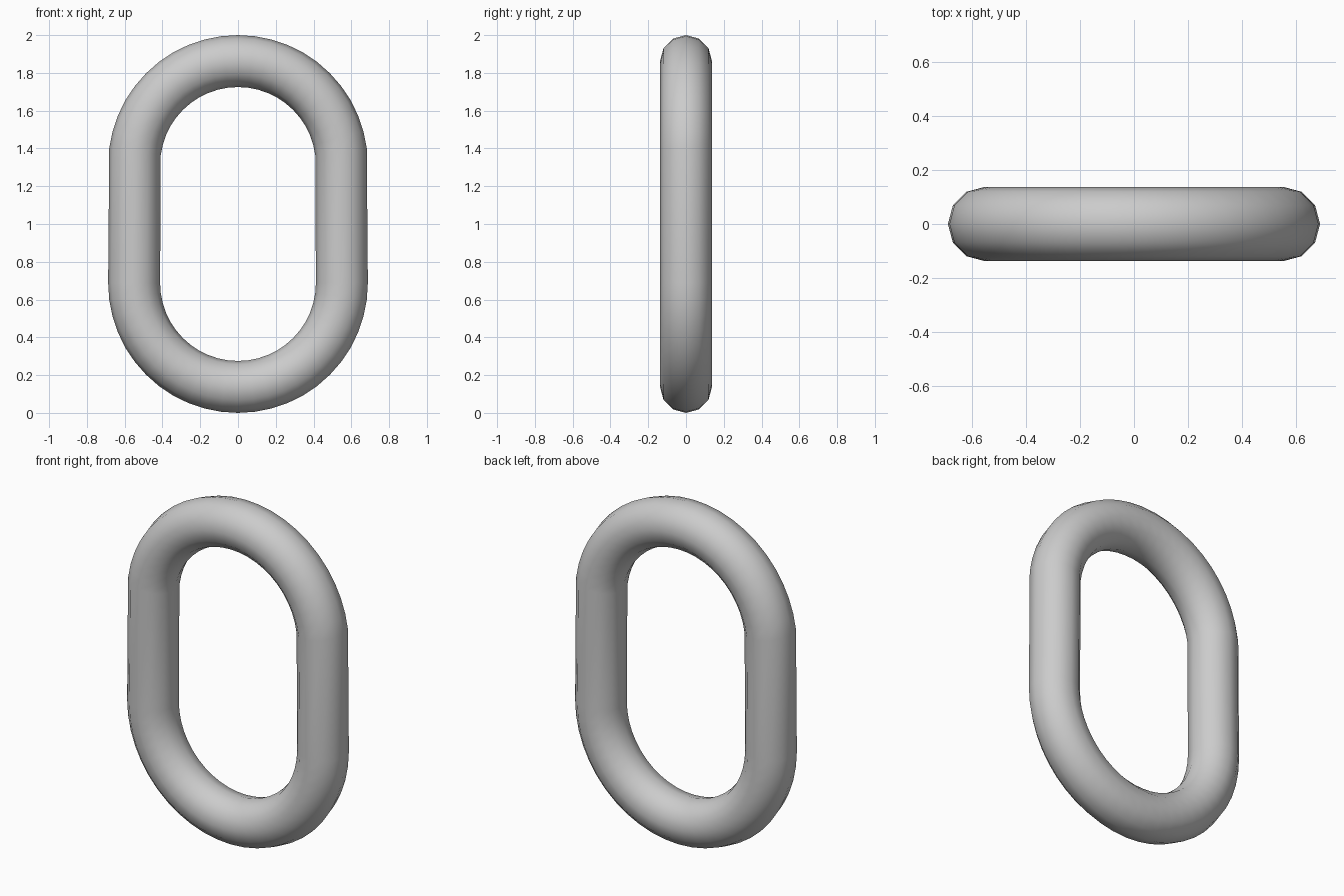
import bpy, bmesh
from math import cos, sin, pi

if "Cube" in bpy.data.objects:
    bpy.data.objects.remove(bpy.data.objects["Cube"])

R, r = 0.55, 0.1375        # bend radius and bar radius
SEG, SIDES = 48, 12
LOW, HIGH = R + r, 2 - R - r   # bend centre heights

# Chain link: a torus cut in half, with its upper half raised
bm = bmesh.new()
rings = []
for i in range(SEG):
    a = 2 * pi * i / SEG
    centre = HIGH if 0 < i < SEG // 2 else LOW
    ring = []
    for j in range(SIDES):
        b = 2 * pi * j / SIDES
        d = R + r * cos(b)
        ring.append(bm.verts.new((d * cos(a), r * sin(b), centre + d * sin(a))))
    rings.append(ring)

for i in range(SEG):
    p, q = rings[i], rings[(i + 1) % SEG]
    for j in range(SIDES):
        k = (j + 1) % SIDES
        bm.faces.new((p[j], p[k], q[k], q[j]))
bmesh.ops.recalc_face_normals(bm, faces=bm.faces)
for f in bm.faces:
    f.smooth = True

mesh = bpy.data.meshes.new("chain_link")
bm.to_mesh(mesh)
bm.free()
bpy.context.collection.objects.link(bpy.data.objects.new("chain_link", mesh))
